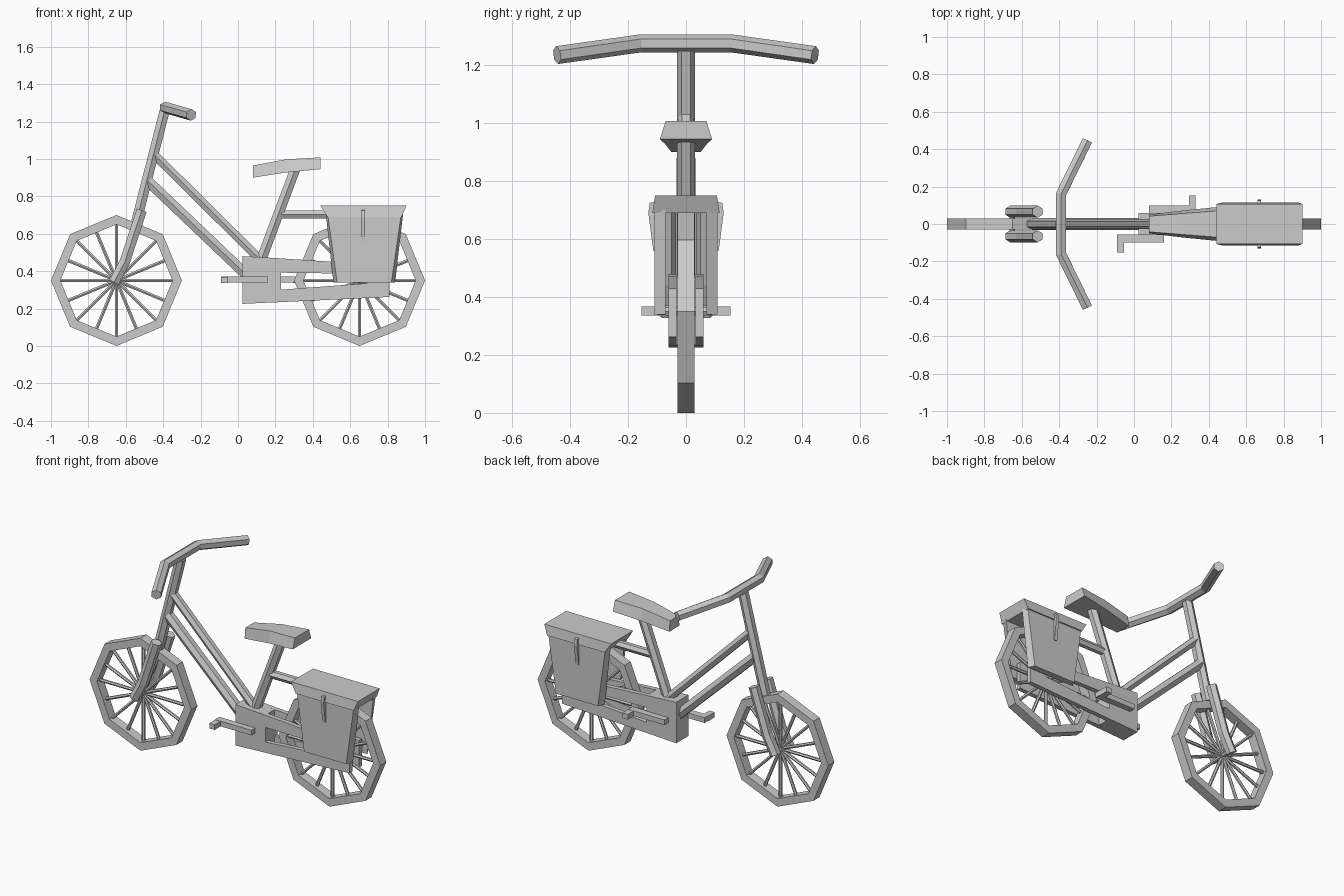
import bpy
from math import cos, sin, pi
from mathutils import Vector

if "Cube" in bpy.data.objects:
    bpy.data.objects.remove(bpy.data.objects["Cube"])


def mesh(name, verts, faces):
    me = bpy.data.meshes.new(name)
    me.from_pydata([tuple(v) for v in verts], [], faces)
    import bmesh
    bm = bmesh.new()
    bm.from_mesh(me)
    bmesh.ops.recalc_face_normals(bm, faces=bm.faces)
    bm.to_mesh(me)
    bm.free()
    ob = bpy.data.objects.new(name, me)
    bpy.context.collection.objects.link(ob)
    return ob


def loft(name, rings, closed=False):
    """Skin equal-length rings; cap the ends unless the loop is closed."""
    n, m = len(rings[0]), len(rings)
    verts = [v for r in rings for v in r]
    faces = []
    for i in range(m if closed else m - 1):
        a, b = i * n, (i + 1) % m * n
        faces += [(a + j, a + (j + 1) % n, b + (j + 1) % n, b + j) for j in range(n)]
    if not closed:
        faces += [tuple(range(n)), tuple(range((m - 1) * n, m * n))]
    return mesh(name, verts, faces)


def tube(name, pts, r, side=(0, 1, 0), n=6):
    """Mitred n-sided tube along a path; side is one cross-section axis."""
    pts = [Vector(p) for p in pts]
    rings = []
    for i, p in enumerate(pts):
        d0 = (p - pts[i - 1]).normalized() if i else (pts[1] - p).normalized()
        d1 = (pts[i + 1] - p).normalized() if i < len(pts) - 1 else d0
        t = (d0 + d1).normalized()
        u = Vector(side)
        u = (u - t * u.dot(t)).normalized()
        v = t.cross(u) / max(t.dot(d0), .5)
        rings.append([p + (u * cos(2 * pi * k / n) + v * sin(2 * pi * k / n)) * r for k in range(n)])
    return loft(name, rings)


def prism(name, prof, y0, y1):
    """Extrude an x-z outline along y."""
    return loft(name, [[(x, y, z) for x, z in prof] for y in (y0, y1)])


def box(name, x0, x1, y0, y1, z0, z1):
    return prism(name, [(x0, z0), (x1, z0), (x1, z1), (x0, z1)], y0, y1)


# Wheels: octagonal rim, sixteen spokes, axle
for label, cx in (("front", -.65), ("rear", .65)):
    cz = .35
    rings = []
    for k in range(8):
        c, s = cos(k * pi / 4), sin(k * pi / 4)
        rings.append([(cx + r * c, y, cz + r * s)
                      for r, y in ((.35, -.03), (.35, .03), (.3, .03), (.3, -.03))])
    loft(label + "_rim", rings, closed=True)
    for k in range(16):
        a = k * pi / 8
        r = .31 if k % 2 == 0 else .29
        tube(f"{label}_spoke_{k}", [(cx, 0, cz), (cx + r * cos(a), 0, cz + r * sin(a))], .01)
    tube(label + "_axle", [(cx, -.07, cz), (cx, .07, cz)], .015, (1, 0, 0))

# Fork legs
for s in (-1, 1):
    y = s * .066
    tube("fork_leg", [(-.663, y, .34), (-.605, y, .45), (-.515, y, .725)], .032)

# Steering column and handlebar
tube("steering_column", [(-.545, 0, .66), (-.393, 0, 1.255)], .031)
tube("handlebar", [(-.25, -.445, 1.235), (-.39, -.16, 1.275), (-.39, .16, 1.275), (-.25, .445, 1.235)],
     .031, (0, 0, 1))

# Frame tubes
tube("upper_tube", [(-.445, 0, 1.02), (.11, 0, .47)], .027)
tube("lower_tube", [(-.48, 0, .88), (.05, 0, .375)], .032)
tube("seat_tube", [(.12, 0, .45), (.315, 0, .97)], .031)
tube("carrier_tube", [(.23, 0, .702), (.5, 0, .702)], .025)

# Seat: tapered, slightly bent
loft("seat", [[(x, -b, zb), (x, b, zb), (x, t, zt), (x, -t, zt)]
              for x, zb, zt, b, t in ((.08, .9, .965, .05, .042),
                                      (.26, .928, .998, .072, .056),
                                      (.44, .945, 1.008, .09, .07))])

# Chain case: solid front block and slotted arms either side of the rear wheel
prism("case_block", [(.025, .225), (.23, .235), (.23, .468), (.025, .48)], -.06, .06)
for s in (-1, 1):
    outer = [(.2, .233), (.81, .262), (.81, .43), (.2, .47)]
    hole = [(.22, .3), (.69, .335), (.69, .385), (.22, .392)]
    loft("case_arm", [[(o[0], s * .032, o[1]), (o[0], s * .06, o[1]),
                       (h[0], s * .06, h[1]), (h[0], s * .032, h[1])]
                      for o, h in zip(outer, hole)], closed=True)

# Cranks and pedals, half a turn apart around x = 0.12
for s in (-1, 1):
    xs = lambda d: .12 + s * d
    box("crank", xs(-.04), xs(.21), s * .055, s * .098, .338, .37)
    box("pedal", xs(.173), xs(.21), s * .09, s * .153, .336, .368)

# Saddle bags: shared lid, two tapered bags, closing straps
loft("bag_lid", [[(x0, -y, z), (x1, -y, z), (x1, y, z), (x0, y, z)]
                 for x0, x1, y, z in ((.478, .875, .116, .69), (.44, .9, .107, .75))])
for s in (-1, 1):
    rings = []
    for y, dx in ((.07, .02), (.108, 0)):
        rings.append([(.53 - dx, s * y, .34), (.82 + dx, s * y, .34),
                      (.872 + dx * .5, s * y, .7), (.48 - dx * .5, s * y, .7)])
    loft("saddle_bag", rings)
    strap = [(.1, .73), (.125, .725), (.13, .69), (.113, .56), (.105, .56), (.105, .69)]
    loft("bag_strap", [[(x, s * y, z) for y, z in strap] for x in (.66, .68)])
